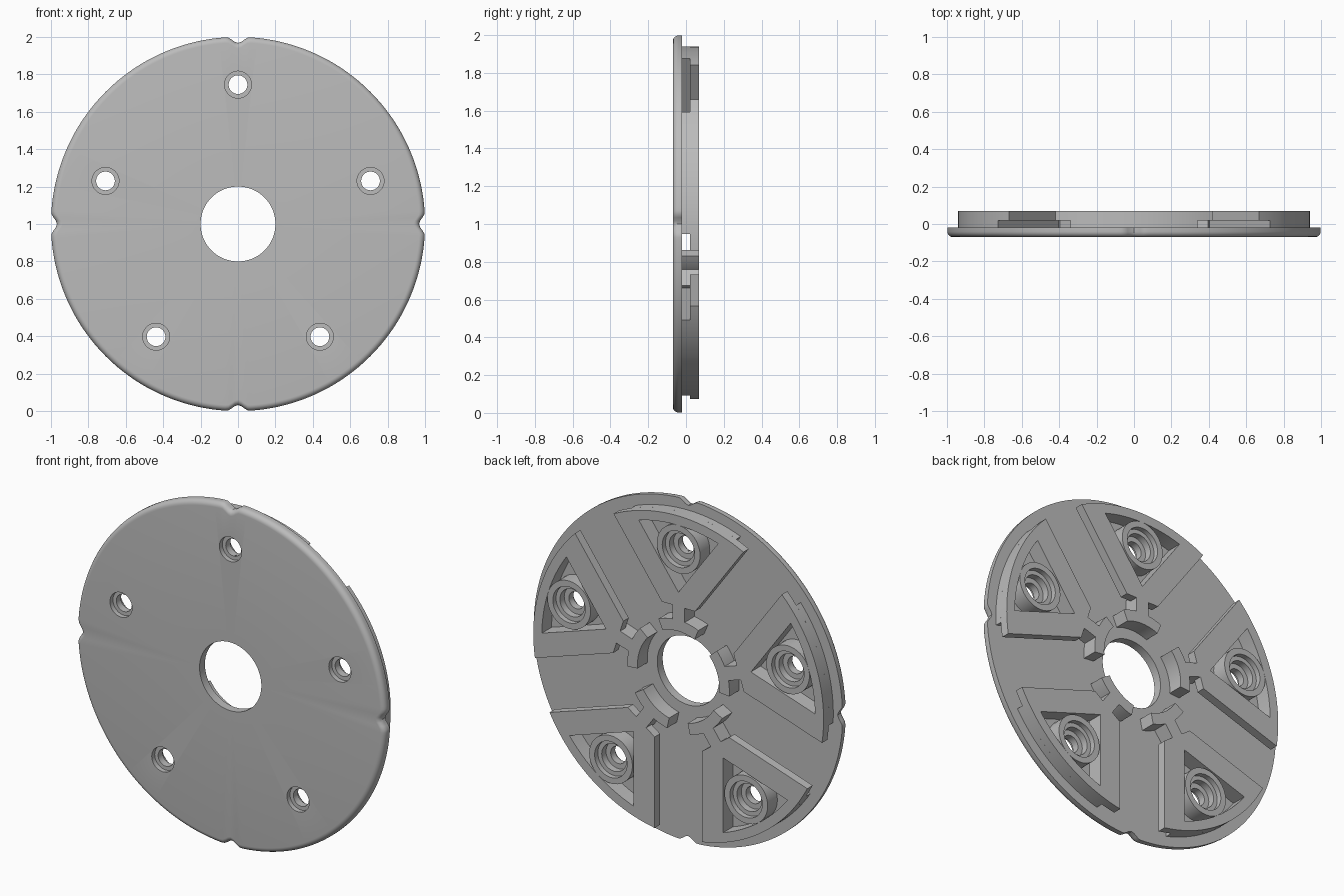
import bpy, bmesh, math
from math import sin, cos, tan, asin, radians, tau

cube = bpy.data.objects.get("Cube")
if cube:
    bpy.data.objects.remove(cube)

grey = bpy.data.materials.new("plain_grey")
grey.use_nodes = True
colour = (0.5, 0.5, 0.5, 1)
grey.diffuse_color = colour
grey.node_tree.nodes["Principled BSDF"].inputs["Base Color"].default_value = colour

BACK, STEP, TOP, FRONT = -0.02, 0.02, 0.07, -0.07   # depth levels
HALF = radians(36)                                  # half of a fifth of a turn
BOLT = 0.745                                        # bolt circle radius


def place(u, v, y, angle):
    """Radial u and tangential v in the disc plane, turned by angle."""
    return (u * cos(angle) - v * sin(angle), y,
            1 + u * sin(angle) + v * cos(angle))


def finish(name, bm):
    bmesh.ops.recalc_face_normals(bm, faces=bm.faces)
    mesh = bpy.data.meshes.new(name)
    bm.to_mesh(mesh)
    bm.free()
    mesh.materials.append(grey)
    ob = bpy.data.objects.new(name, mesh)
    bpy.context.collection.objects.link(ob)
    return ob


def prism(name, outline, y0, y1, angle):
    bm = bmesh.new()
    ends = [[bm.verts.new(place(u, v, y, angle)) for u, v in outline] for y in (y0, y1)]
    for end in ends:
        bm.faces.new(end)
    n = len(outline)
    for i in range(n):
        j = (i + 1) % n
        bm.faces.new((ends[0][i], ends[0][j], ends[1][j], ends[1][i]))
    return finish(name, bm)


def lathe(name, profile, centre=0, angle=0, n=40, dip=lambda t: 0):
    """Closed (radius, depth) profile turned about a depth-wise axis."""
    bm = bmesh.new()
    rings = []
    for r, y in profile:
        ring = []
        for i in range(n):
            t = tau * i / n
            q = r - (dip(t) if r > 0.9 else 0)
            ring.append(bm.verts.new(place(centre + q * cos(t), q * sin(t), y, angle)))
        rings.append(ring)
    for k, a in enumerate(rings):
        b = rings[(k + 1) % len(rings)]
        for i in range(n):
            j = (i + 1) % n
            bm.faces.new((a[i], a[j], b[j], b[i]))
    return finish(name, bm)


def circle(r, n=40):
    return [(BOLT + r * cos(tau * i / n), r * sin(tau * i / n)) for i in range(n)]


def arc(r, half, n):
    return [(r * cos(half * t), r * sin(half * t))
            for t in (2 * i / n - 1 for i in range(n + 1))]


def sector(offset, r, cut=0):
    """Wedge whose sides run parallel to the slots, with a sharp or cut tip."""
    tip = offset / sin(HALF)
    points = arc(r, HALF - asin(offset / r), 20)
    if cut:
        w = (cut - tip) * tan(HALF)
        return points + [(cut, w), (cut, -w)]
    return points + [(tip, 0)]


def subtract(ob, cutters):
    for cutter in cutters:
        cutter.hide_render = True
        mod = ob.modifiers.new("cut", "BOOLEAN")
        mod.operation, mod.solver, mod.object = "DIFFERENCE", "EXACT", cutter
    deps = bpy.context.evaluated_depsgraph_get()
    mesh = bpy.data.meshes.new_from_object(ob.evaluated_get(deps))
    ob.modifiers.clear()
    ob.data = mesh
    for cutter in cutters:
        bpy.data.objects.remove(cutter)


def smooth(ob):
    bpy.ops.object.select_all(action="DESELECT")
    ob.select_set(True)
    bpy.context.view_layer.objects.active = ob
    bpy.ops.object.shade_smooth_by_angle(angle=radians(30))


def notch(t):
    """Four small scallops in the rim, on the diagonals."""
    d = (t - tau / 8 + tau / 8) % (tau / 4) - tau / 8
    width = radians(3.6)
    return 0.032 * cos(d / width * tau / 4) ** 2 if abs(d) < width else 0


# Face plate with rounded front edge and centre hole
fillet = 0.03
rim = [(1 - fillet + fillet * sin(radians(a)), FRONT + fillet - fillet * cos(radians(a)))
       for a in range(0, 91, 15)]
plate = lathe("face_plate", [(0.2, BACK), (0.2, FRONT)] + rim + [(1, BACK)],
              n=360, dip=notch, angle=tau / 8)

# Bolt holes with a wider recess on the front
angles = [radians(90 + 72 * i) for i in range(5)]
holes = []
for a in angles:
    holes.append(prism("hole_cutter", circle(0.05), -0.1, 0.1, a))
    holes.append(prism("recess_cutter", circle(0.072), -0.1, -0.042, a))
subtract(plate, holes)
smooth(plate)

for i, a in enumerate(angles, 1):
    # Wedge pads: narrow lower layer under an overhanging upper layer
    for name, outline, y0, y1 in (
            ("pad_lower", sector(0.24, 0.94), BACK, STEP),
            ("pad_upper", sector(0.154, 0.94, 0.41), STEP, TOP)):
        pad = prism(f"{name}_{i}", outline, y0, y1, a)
        subtract(pad, [prism("pocket_cutter", sector(0.29, 0.885), -0.1, 0.1, a)])
        smooth(pad)

    # Stepped bolt boss inside the pocket
    smooth(lathe(f"bolt_boss_{i}",
                 [(0.14, BACK), (0.14, TOP), (0.105, TOP), (0.105, 0.04),
                  (0.08, 0.04), (0.08, 0), (0.05, 0), (0.05, BACK)], BOLT, a))

    # Curved rib round the centre hole, and the stem joining it to the pad
    span = radians(23)
    smooth(prism(f"centre_rib_{i}", arc(0.33, span, 12) + arc(0.265, span, 12)[::-1],
                 BACK, TOP, a))
    prism(f"rib_stem_{i}", [(0.32, -0.04), (0.43, -0.04), (0.43, 0.04), (0.32, 0.04)],
          BACK, TOP, a)
